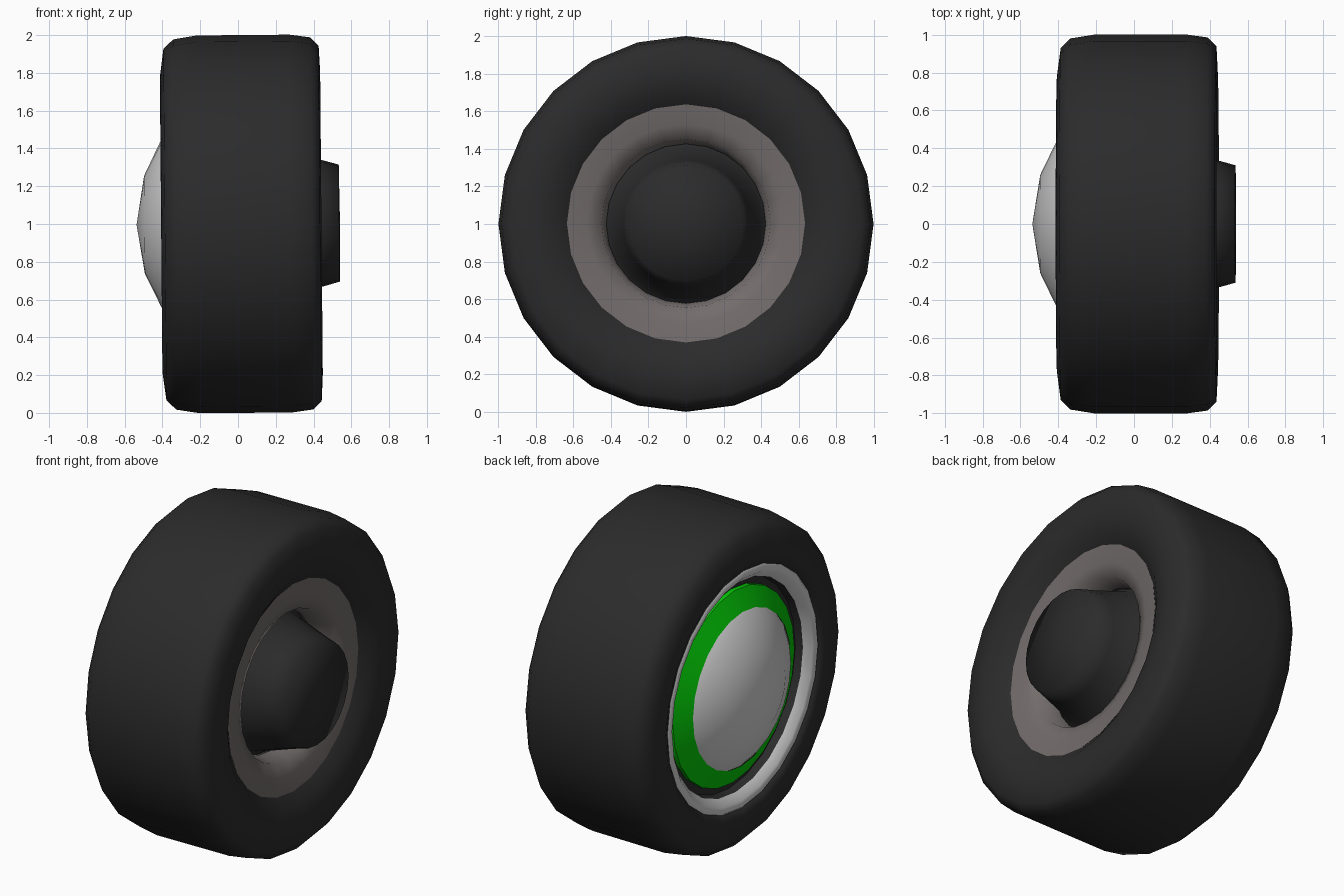
import bpy, bmesh, math
from mathutils import Matrix

if "Cube" in bpy.data.objects:
    bpy.data.objects.remove(bpy.data.objects["Cube"])

SEG = 24
TILT = Matrix.Translation((0, 0, 1)) @ Matrix.Rotation(math.radians(-0.5), 4, 'Y')


def material(name, col):
    m = bpy.data.materials.new(name)
    m.diffuse_color = (*col, 1)
    m.use_nodes = True
    m.node_tree.nodes["Principled BSDF"].inputs["Base Color"].default_value = m.diffuse_color
    return m


rubber = material("black_rubber", (0.024, 0.024, 0.024))
silver = material("light_grey", (0.64, 0.64, 0.64))
green = material("green_paint", (0.001, 0.6, 0.002))
brown = material("brown_grey", (0.17, 0.15, 0.148))


def lathe(name, profile, mat, closed=False, angle=40):
    """Revolve (x, radius) points about the wheel axle."""
    bm = bmesh.new()
    rings = []
    for x, r in profile:
        if r == 0:
            rings.append([bm.verts.new((x, 0, 0))] * SEG)
        else:
            rings.append([bm.verts.new((x, r * math.sin(2 * math.pi * i / SEG),
                                        r * math.cos(2 * math.pi * i / SEG)))
                          for i in range(SEG)])
    pairs = list(zip(rings, rings[1:]))
    if closed:
        pairs.append((rings[-1], rings[0]))
    for a, b in pairs:
        for i in range(SEG):
            j = (i + 1) % SEG
            quad = [a[i], a[j], b[j], b[i]]
            bm.faces.new(list(dict.fromkeys(quad)))
    bmesh.ops.recalc_face_normals(bm, faces=bm.faces[:])
    # open shells should face away from the wheel centre plane
    if not closed:
        side = sum(x for x, r in profile)
        if sum(f.normal.x * f.calc_area() for f in bm.faces) * side < 0:
            bmesh.ops.reverse_faces(bm, faces=bm.faces[:])
    bm.transform(TILT)
    me = bpy.data.meshes.new(name)
    bm.to_mesh(me)
    bm.free()
    me.materials.append(mat)
    ob = bpy.data.objects.new(name, me)
    bpy.context.collection.objects.link(ob)
    bpy.ops.object.select_all(action='DESELECT')
    ob.select_set(True)
    bpy.context.view_layer.objects.active = ob
    bpy.ops.object.shade_smooth_by_angle(angle=math.radians(angle))
    return ob


# Tyre: flat tread, rounded shoulders, sidewalls dipping toward the rims
lathe("tyre", [(-0.385, 0.73), (-0.407, 0.78), (-0.387, 0.93), (-0.335, 0.98),
               (-0.21, 1.0), (0.28, 1.0), (0.39, 0.985), (0.435, 0.94),
               (0.442, 0.80), (0.42, 0.70), (0.365, 0.625)],
      rubber, closed=True, angle=60)

# Outer side: bright rim lip, dark well, green ring, domed cap
lathe("rim_lip", [(-0.38, 0.738), (-0.395, 0.72), (-0.385, 0.685), (-0.345, 0.645)],
      silver, angle=60)
lathe("rim_well", [(-0.345, 0.646), (-0.30, 0.635), (-0.29, 0.50)], rubber)
lathe("green_ring", [(-0.29, 0.592), (-0.325, 0.592), (-0.38, 0.475)], green)
lathe("hub_cap", [(-0.375, 0.477), (-0.41, 0.435), (-0.495, 0.26), (-0.537, 0)], silver)

# Inner side: dished rim with a deep bore, and a tapered hub
lathe("inner_rim", [(0.375, 0.635), (0.36, 0.53), (0.335, 0.45), (0.22, 0.425)],
      brown, angle=85)
lathe("inner_hub", [(0.2, 0.43), (0.22, 0.405), (0.435, 0.338), (0.536, 0.31), (0.54, 0)],
      rubber, angle=90)
